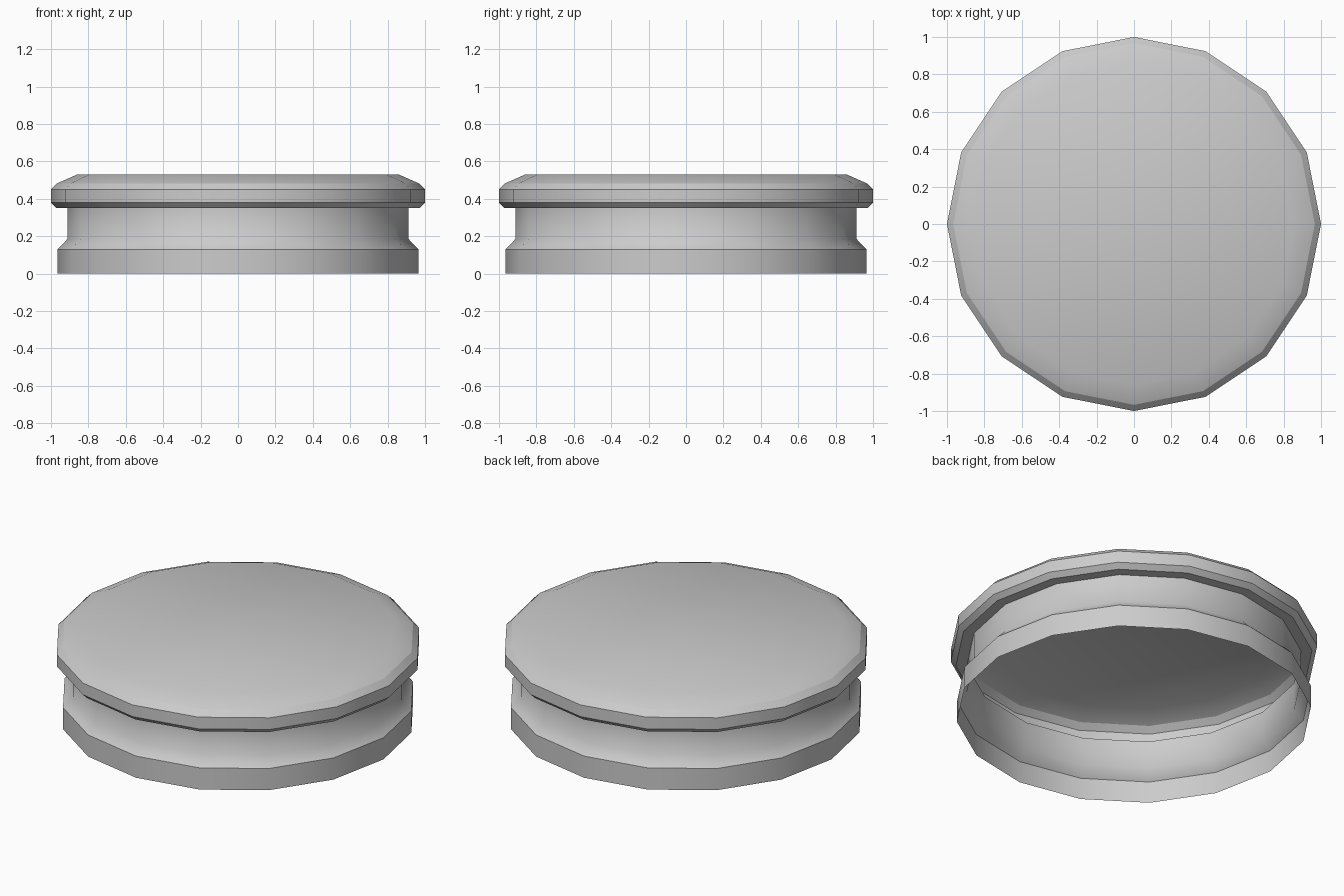
import bpy, bmesh
from math import cos, sin, tau

if "Cube" in bpy.data.objects:
    bpy.data.objects.remove(bpy.data.objects["Cube"])

SIDES = 16


def lathe(name, profile):
    """Revolve (radius, z, crease) points into an open shell, fill the last ring."""
    bm = bmesh.new()
    rings = [[bm.verts.new((r * cos(tau * i / SIDES), r * sin(tau * i / SIDES), z))
              for i in range(SIDES)] for r, z, _ in profile]
    for low, high in zip(rings, rings[1:]):
        for i in range(SIDES):
            j = (i + 1) % SIDES
            bm.faces.new((low[i], low[j], high[j], high[i]))
    bm.faces.new(rings[-1])
    for face in bm.faces:
        face.smooth = True
    # Hard edges around the creased rings only
    for ring, (_, _, crease) in zip(rings, profile):
        for i in range(SIDES):
            bm.edges.get((ring[i], ring[(i + 1) % SIDES])).smooth = not crease
    mesh = bpy.data.meshes.new(name)
    bm.to_mesh(mesh)
    bm.free()
    obj = bpy.data.objects.new(name, mesh)
    bpy.context.collection.objects.link(obj)
    return obj


# Hollow lid: straight foot, narrow neck, overhanging bevelled cap
lathe("round_lid", [
    (0.966, 0, True), (0.966, 0.13, True),        # foot
    (0.912, 0.185, False), (0.912, 0.352, True),  # neck
    (0.972, 0.352, True), (1.0, 0.38, True),      # underside of the overhang
    (1.0, 0.45, True), (0.967, 0.483, True),      # rim
    (0.86, 0.53, False),                          # top
])
